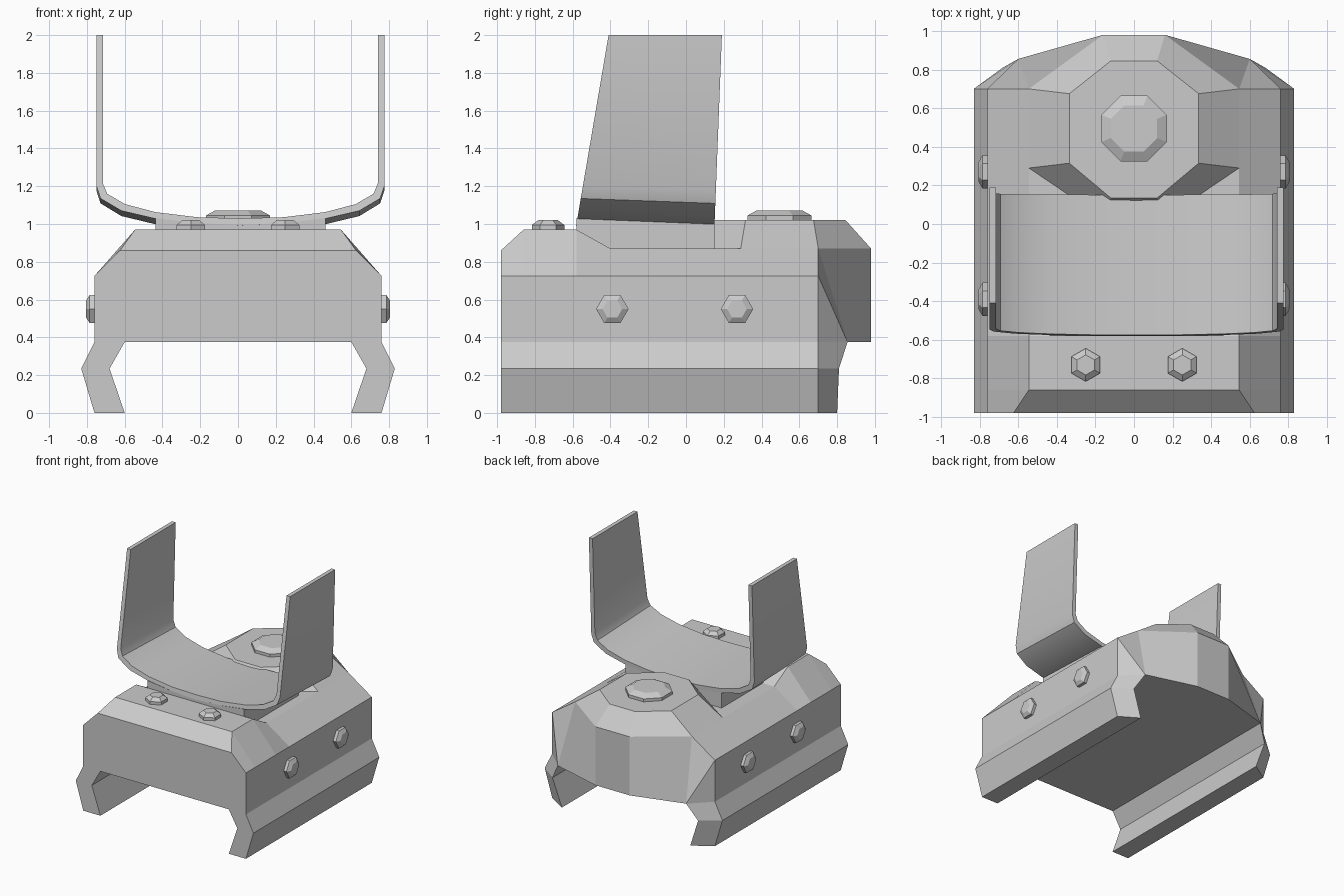
import bpy, bmesh, math
from mathutils import Matrix, Vector

if "Cube" in bpy.data.objects:
    bpy.data.objects.remove(bpy.data.objects["Cube"])

grey = bpy.data.materials.new("plain grey")
grey.diffuse_color = (0.6, 0.6, 0.6, 1)
grey.use_nodes = True
grey.node_tree.nodes["Principled BSDF"].inputs["Base Color"].default_value = grey.diffuse_color


def finish(name, bm):
    bmesh.ops.recalc_face_normals(bm, faces=bm.faces)
    mesh = bpy.data.meshes.new(name)
    bm.to_mesh(mesh)
    bm.free()
    mesh.materials.append(grey)
    ob = bpy.data.objects.new(name, mesh)
    bpy.context.collection.objects.link(ob)
    return ob


def loft(sections, cap_end=True):
    """Join closed rings of equal point count with quads."""
    bm = bmesh.new()
    rings = [[bm.verts.new(p) for p in s] for s in sections]
    n = len(rings[0])
    for a, b in zip(rings, rings[1:]):
        for i in range(n):
            j = (i + 1) % n
            bm.faces.new((a[i], a[j], b[j], b[i]))
    bm.faces.new(rings[0])
    if cap_end:
        bm.faces.new(rings[-1])
    return bm, rings


def mirrored(half):
    return half + [(-p[0],) + tuple(p[1:]) for p in reversed(half)]


# Saddle body: side profile lofted along y, with a chamfered rear end
def body_section(y, tx, tz, rear=(0, 0, 0)):
    half = [(0.60, 0.375), (0.68, 0.235), (0.60, 0), (0.76, 0),
            (0.83, 0.235), (0.76, 0.375), (0.76, 0.725), (tx, tz)]
    shift = list(rear) + [0] * 5
    return mirrored([(x, y + s, z) for (x, z), s in zip(half, shift)])


bm, rings = loft([body_section(-0.98, 0.625, 0.86),
                  body_section(-0.86, 0.545, 0.97),
                  body_section(-0.58, 0.545, 0.97),
                  body_section(-0.40, 0.545, 0.87),
                  body_section(0.70, 0.545, 0.87, (0.155, 0.11, 0.10))], False)
r = rings[-1]
low = {s: bm.verts.new((s * 0.16, 0.98, 0.375)) for s in (1, -1)}
high = {s: bm.verts.new((s * 0.16, 0.98, 0.87)) for s in (1, -1)}
for s in (1, -1):
    v = r[:8] if s == 1 else r[:7:-1]
    for ids in ((0, 1, 4, 5), (1, 2, 3, 4), (5, 6, 0), (6, 7, 0)):
        bm.faces.new([v[i] for i in ids])
    bm.faces.new((v[0], v[7], high[s], low[s]))
bm.faces.new((low[1], high[1], high[-1], low[-1]))
bm.faces.new((r[0], low[1], low[-1], r[15]))
bm.faces.new((r[7], high[1], high[-1], r[8]))
finish("saddle_body", bm)

# Raised octagonal boss on the rear deck
foot = mirrored([(0.16, 0.03, 0.87), (0.545, 0.29, 0.87),
                 (0.545, 0.70, 0.87), (0.16, 0.98, 0.87)])
crown = mirrored([(0.12, 0.135, 1.02), (0.335, 0.315, 1.02),
                  (0.335, 0.675, 1.02), (0.12, 0.845, 1.02)])
bm, _ = loft([foot, crown])
finish("rear_boss", bm)


# Bolts: straight collar with a tapered head
def bolt(name, sides, radius, top, collar, height, turn, place, axis=(0, 0, 1)):
    sections = []
    for rad, z in ((radius, -0.01), (radius, collar), (top, height)):
        sections.append([(rad * math.cos(turn + math.tau * i / sides),
                          rad * math.sin(turn + math.tau * i / sides), z)
                         for i in range(sides)])
    bm, _ = loft(sections)
    rot = Matrix.Identity(4)
    if axis[0]:
        rot = Matrix.Rotation(axis[0] * math.pi / 2, 4, 'Y')
    bmesh.ops.transform(bm, matrix=Matrix.Translation(Vector(place)) @ rot, verts=bm.verts)
    finish(name, bm)


bolt("boss_bolt", 8, 0.184, 0.13, 0.025, 0.052, math.pi / 8, (0, 0.495, 1.02))
for side, s in (("right", 1), ("left", -1)):
    bolt("front_bolt_" + side, 6, 0.086, 0.052, 0.025, 0.05, math.pi / 2,
         (s * 0.25, -0.73, 0.97))
    for end, y in (("front", -0.39), ("back", 0.27)):
        bolt(f"side_bolt_{end}_{side}", 6, 0.086, 0.052, 0.025, 0.045, math.pi / 2,
             (s * 0.76, y, 0.55), (s, 0, 0))

# Cradle: bent strap whose front and back edges lean with height
CX = 0.0125
inner = [(0, 1.03), (0.23, 1.036), (0.45, 1.063), (0.61, 1.105),
         (0.705, 1.16), (0.728, 1.215), (0.728, 2.0)]
outer = [(0, 0.993), (0.23, 1.0), (0.45, 1.028), (0.63, 1.07),
         (0.74, 1.135), (0.762, 1.20), (0.762, 2.0)]


def lean(x, z, back):
    if back:
        return (CX + x, 0.15 + 0.04 * (z - 1), z - 0.03 * min(1, 2 - z))
    return (CX + x, -0.58 + 0.17 * (z - 1), z)


def full(half):
    return [(-x, z) for x, z in reversed(half[1:])] + half


bm = bmesh.new()
grid = [[bm.verts.new(lean(x, z, b)) for x, z in full(h)]
        for h, b in ((inner, 0), (inner, 1), (outer, 1), (outer, 0))]
for k in range(4):
    a, b = grid[k], grid[(k + 1) % 4]
    for i in range(len(a) - 1):
        bm.faces.new((a[i], a[i + 1], b[i + 1], b[i]))
for i in (0, -1):
    bm.faces.new([g[i] for g in grid])
cradle = finish("cradle_strap", bm)
bpy.context.view_layer.objects.active = cradle
cradle.select_set(True)
bpy.ops.object.shade_smooth_by_angle(angle=math.radians(30))

# Pedestal block filling the gap under the cradle
arc = full(outer[:3])
sections = []
for back, y in ((0, -0.58), (1, 0.15)):
    ring = [(CX + x, y, z + 0.004 - 0.03 * back) for x, z in arc]
    ring += [(CX + 0.45, y, 0.865), (CX - 0.45, y, 0.865)]
    sections.append(ring)
bm, _ = loft(sections)
finish("cradle_pedestal", bm)
